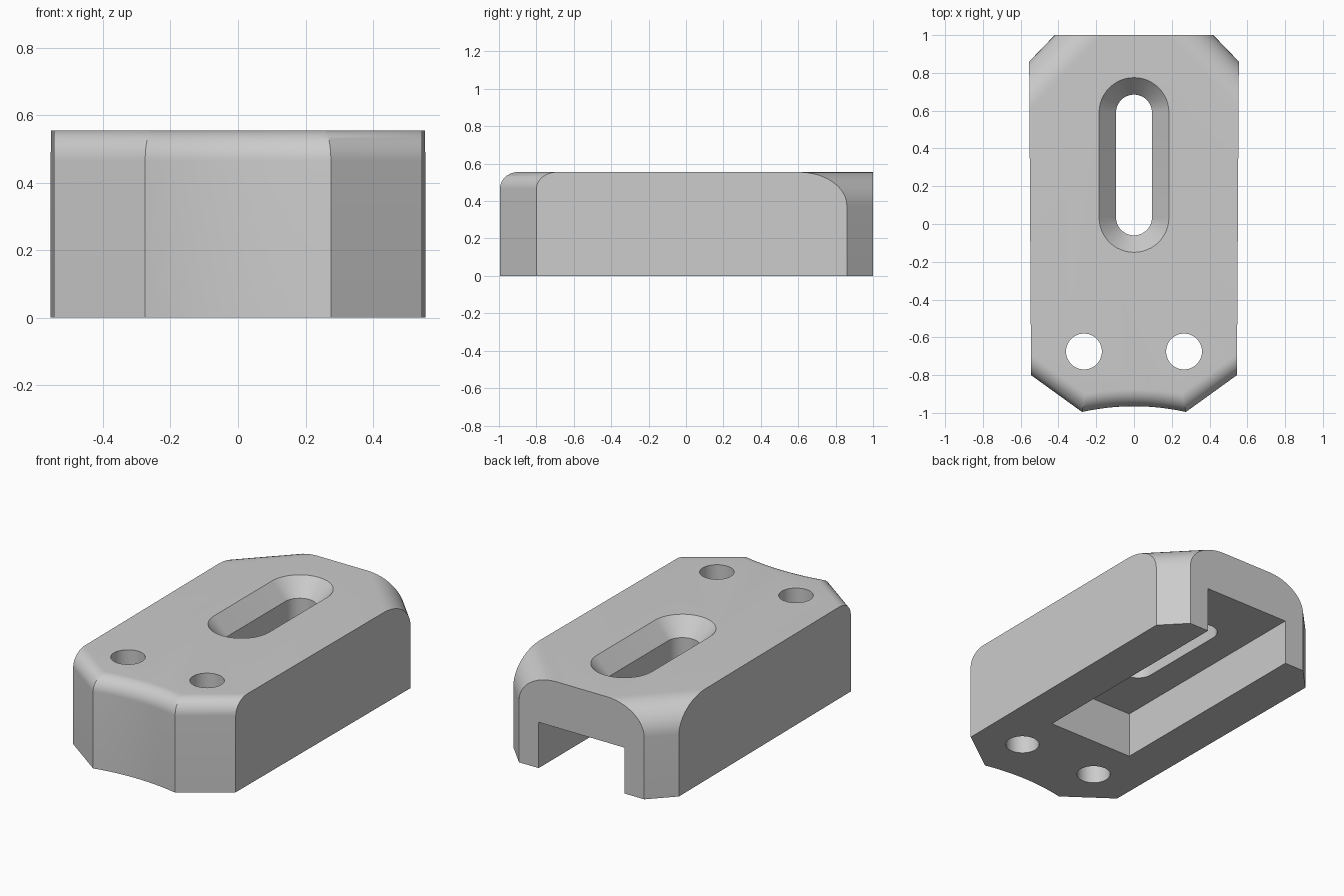
import bpy, bmesh
from math import sin, cos, pi, radians
from mathutils import Vector

if "Cube" in bpy.data.objects:
    bpy.data.objects.remove(bpy.data.objects["Cube"], do_unlink=True)

HEIGHT = 0.555
BACK_Y, FRONT_Y = 1.0, -0.995

grey = bpy.data.materials.new("plain_grey")
grey.use_nodes = True
colour = (0.6, 0.6, 0.6, 1)
grey.diffuse_color = colour
grey.node_tree.nodes["Principled BSDF"].inputs["Base Color"].default_value = colour


def loft(bm, rings):
    """Closed solid through stacked rings of equal point count."""
    loops = [[bm.verts.new(p) for p in ring] for ring in rings]
    n = len(loops[0])
    for low, high in zip(loops, loops[1:]):
        for i in range(n):
            j = (i + 1) % n
            bm.faces.new((low[i], low[j], high[j], high[i]))
    bm.faces.new(loops[0][::-1])
    bm.faces.new(loops[-1])
    bmesh.ops.recalc_face_normals(bm, faces=bm.faces)


def make_object(name, bm):
    mesh = bpy.data.meshes.new(name)
    bm.to_mesh(mesh)
    bm.free()
    mesh.materials.append(grey)
    obj = bpy.data.objects.new(name, mesh)
    bpy.context.collection.objects.link(obj)
    return obj


def stadium(x, y0, y1, r, z, steps=24):
    """Rounded slot outline; a circle when y0 equals y1."""
    gap = 1 if y0 != y1 else 0
    ring = []
    for centre, start in ((y1, 0), (y0, pi)):
        for i in range(steps + gap):
            a = start + pi * i / steps
            ring.append((x + r * cos(a), centre + r * sin(a), z))
    return ring


# Body outline: chamfered back corners, tapered sides, hollowed front
right = [(0.42, BACK_Y), (0.555, 0.86), (0.545, -0.8)]
half, dip, steps = 0.275, 0.03, 20
arc = []
for i in range(steps + 1):
    t = 1 - 2 * i / steps
    arc.append((half * t, FRONT_Y + dip * (1 - t * t)))
outline = right + arc + [(-x, y) for x, y in reversed(right)]

bm = bmesh.new()
loft(bm, [[(x, y, z) for x, y in outline] for z in (0, HEIGHT)])


def top_edges(rule):
    return [e for e in bm.edges
            if all(v.co.z > HEIGHT - 0.001 for v in e.verts)
            and rule((e.verts[0].co + e.verts[1].co) / 2, e.verts[1].co - e.verts[0].co)]


# Rounded top edges: small along the front, large on the back chamfers
rounds = (
    (0.09, lambda mid, d: mid.y < -0.81),
    (0.18, lambda mid, d: mid.y > 0.87 and abs(d.y) > 0.05),
)
for radius, rule in rounds:
    bmesh.ops.bevel(bm, geom=top_edges(rule), offset=radius, offset_type='OFFSET',
                    segments=12, profile=0.5, affect='EDGES', clamp_overlap=False)
body = make_object("clamp_body", bm)

cutters = []

# Underside channel, open at the back
bm = bmesh.new()
loft(bm, [[(-0.288, -0.385, z), (0.288, -0.385, z), (0.288, 1.2, z), (-0.288, 1.2, z)]
          for z in (-0.1, 0.278)])
cutters.append(make_object("channel_cutter", bm))

# Long slot with a flared rim
bm = bmesh.new()
flare, depth, over = 0.09, 0.1, 0.05
levels = ((0.095, -0.2), (0.095, HEIGHT - depth),
          (0.095 + flare * (depth + over) / depth, HEIGHT + over))
loft(bm, [stadium(0, 0.035, 0.59, r, z) for r, z in levels])
cutters.append(make_object("slot_cutter", bm))

# Pair of round through holes
for side in (-1, 1):
    bm = bmesh.new()
    loft(bm, [stadium(side * 0.265, -0.675, -0.675, 0.095, z) for z in (-0.1, 0.8)])
    cutters.append(make_object("hole_cutter", bm))

for cutter in cutters:
    cutter.hide_render = True
    mod = body.modifiers.new(cutter.name, 'BOOLEAN')
    mod.operation = 'DIFFERENCE'
    mod.solver = 'EXACT'
    mod.object = cutter

# Bake the cuts and drop the cutters
bpy.context.view_layer.update()
graph = bpy.context.evaluated_depsgraph_get()
cut_mesh = bpy.data.meshes.new_from_object(body.evaluated_get(graph))
body.modifiers.clear()
body.data = cut_mesh
for cutter in cutters:
    bpy.data.objects.remove(cutter, do_unlink=True)

bpy.ops.object.select_all(action='DESELECT')
body.select_set(True)
bpy.context.view_layer.objects.active = body
bpy.ops.object.shade_smooth_by_angle(angle=radians(30))
